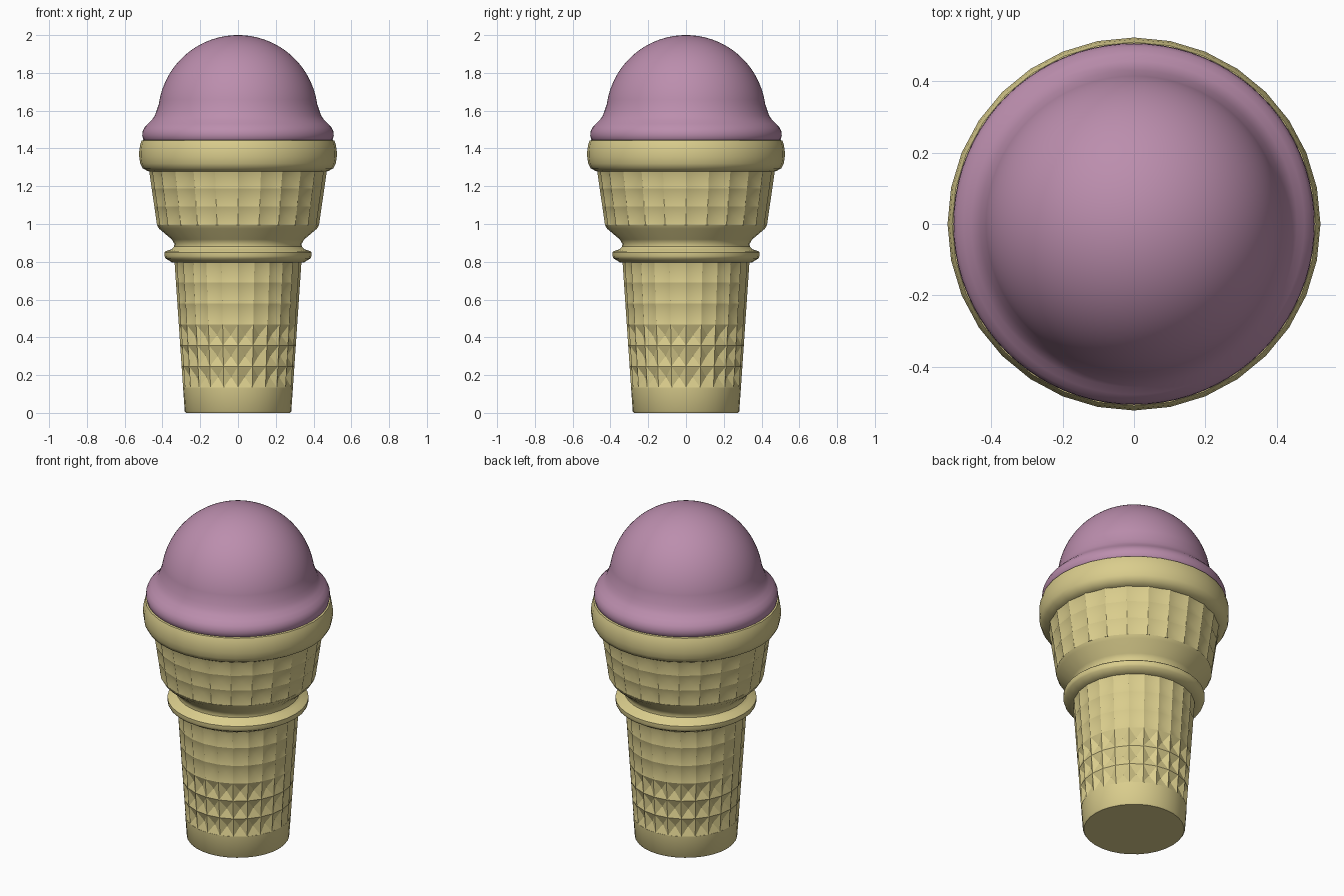
import bpy, math

if "Cube" in bpy.data.objects:
    bpy.data.objects.remove(bpy.data.objects["Cube"])


def material(name, rgb):
    m = bpy.data.materials.new(name)
    m.diffuse_color = (*rgb, 1)
    m.use_nodes = True
    m.node_tree.nodes["Principled BSDF"].inputs["Base Color"].default_value = m.diffuse_color
    return m


wafer = material("wafer tan", (0.70, 0.61, 0.265))
berry = material("berry ice cream", (0.50, 0.27, 0.42))


def make(name, verts, faces, mat, angle):
    me = bpy.data.meshes.new(name)
    me.from_pydata(verts, [], faces)
    me.materials.append(mat)
    ob = bpy.data.objects.new(name, me)
    bpy.context.collection.objects.link(ob)
    bpy.ops.object.select_all(action='DESELECT')
    ob.select_set(True)
    bpy.context.view_layer.objects.active = ob
    bpy.ops.object.shade_smooth_by_angle(angle=math.radians(angle))
    return ob


def polar(r, a, z):
    return (r * math.cos(a), r * math.sin(a), z)


def lathe(name, profile, n, mat, angle=40):
    """Spin an (r, z) profile listed bottom to top, capped at both ends."""
    verts = [polar(r, math.tau * i / n, z) for r, z in profile for i in range(n)]
    faces = [(k * n + i, k * n + (i + 1) % n, (k + 1) * n + (i + 1) % n, (k + 1) * n + i)
             for k in range(len(profile) - 1) for i in range(n)]
    top = (len(profile) - 1) * n
    faces.append(tuple(reversed(range(n))))
    faces.append(tuple(range(top, top + n)))
    return make(name, verts, faces, mat, angle)


def waffle(name, r0, z0, r1, z1, rows, cols, depth, mat):
    """Tapered wall of inward pyramid dents."""
    verts, faces = [], []
    for k in range(rows + 1):
        t = k / rows
        for i in range(cols):
            verts.append(polar(r0 + (r1 - r0) * t, math.tau * i / cols, z0 + (z1 - z0) * t))
    for k in range(rows):
        t = (k + 0.5) / rows
        for i in range(cols):
            j = (i + 1) % cols
            q = (k * cols + i, k * cols + j, (k + 1) * cols + j, (k + 1) * cols + i)
            c = len(verts)
            verts.append(polar(r0 + (r1 - r0) * t - depth, math.tau * (i + 0.5) / cols,
                               z0 + (z1 - z0) * t))
            faces += [(q[s], q[(s + 1) % 4], c) for s in range(4)]
    return make(name, verts, faces, mat, 30)


# plain foot and dented lower cup
lathe("cone_foot", [(0.276, 0), (0.282, 0.008), (0.291, 0.135)], 32, wafer)
waffle("lower_waffle_wall", 0.291, 0.135, 0.336, 0.80, 6, 24, 0.021, wafer)

# collar ring, neck and flare
lathe("collar_and_neck", [(0.32, 0.795), (0.35, 0.797), (0.384, 0.818), (0.389, 0.83),
                          (0.389, 0.85), (0.383, 0.856), (0.352, 0.866), (0.338, 0.88),
                          (0.337, 0.895), (0.35, 0.918), (0.418, 0.975), (0.429, 0.995)],
      32, wafer)

# dented upper cup
waffle("upper_waffle_wall", 0.429, 0.995, 0.471, 1.285, 3, 24, 0.023, wafer)

# rounded rim
lathe("cone_rim", [(0.455, 1.275), (0.478, 1.28), (0.505, 1.295), (0.518, 1.32),
                   (0.523, 1.355), (0.523, 1.385), (0.518, 1.42), (0.51, 1.442),
                   (0.49, 1.446)], 32, wafer)

# scoop with a squashed skirt and a round dome
R, CZ = 0.423, 1.577
skirt = [(0.485, 1.43), (0.502, 1.448), (0.507, 1.47), (0.505, 1.49), (0.496, 1.51),
         (0.478, 1.53), (0.457, 1.55), (0.441, 1.573), (0.431, 1.6)]
dome = [(R * math.cos(a), CZ + R * math.sin(a))
        for a in (math.radians(8 + 81.8 * i / 26) for i in range(27))]
lathe("ice_cream_scoop", skirt + dome, 80, berry, 60)
